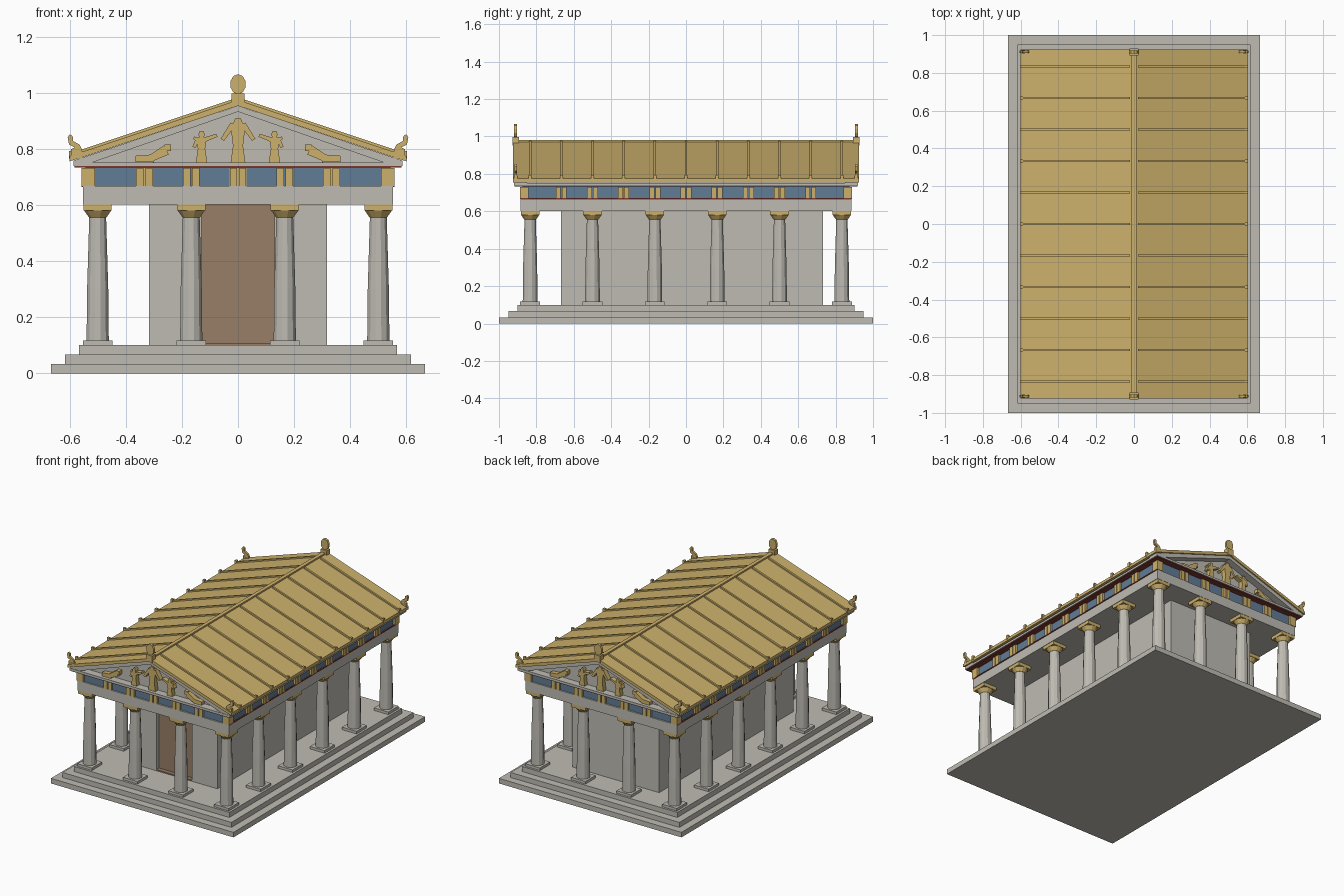
import bpy, math
from mathutils import Vector

old = bpy.data.objects.get("Cube")
if old:
    bpy.data.objects.remove(old, do_unlink=True)


def material(name, rgb):
    m = bpy.data.materials.new(name)
    m.use_nodes = True
    m.diffuse_color = (*rgb, 1)
    m.node_tree.nodes["Principled BSDF"].inputs["Base Color"].default_value = (*rgb, 1)
    return m


STONE = material("pale stone", (0.52, 0.50, 0.45))
GOLD = material("ochre gold", (0.61, 0.44, 0.15))
BLUE = material("frieze blue", (0.12, 0.20, 0.30))
WOOD = material("door brown", (0.31, 0.21, 0.135))
RED = material("dark red", (0.20, 0.04, 0.03))


def mesh(name, verts, faces, mat):
    me = bpy.data.meshes.new(name)
    me.from_pydata(verts, [], faces)
    me.materials.append(mat)
    ob = bpy.data.objects.new(name, me)
    bpy.context.collection.objects.link(ob)
    return ob


def prism(name, outline, y0, y1, mat):
    """Extrude an outline of (x, z) points from y0 to y1."""
    n = len(outline)
    area = sum(outline[i - 1][0] * p[1] - p[0] * outline[i - 1][1] for i, p in enumerate(outline))
    if area < 0:
        outline = outline[::-1]
    y0, y1 = min(y0, y1), max(y0, y1)
    verts = [(x, y, z) for y in (y0, y1) for x, z in outline]
    faces = [tuple(range(n)), tuple(range(2 * n - 1, n - 1, -1))]
    faces += [(i, i + n, (i + 1) % n + n, (i + 1) % n) for i in range(n)]
    return mesh(name, verts, faces, mat)


def box(name, x0, x1, y0, y1, z0, z1, mat):
    return prism(name, [(x0, z0), (x1, z0), (x1, z1), (x0, z1)], y0, y1, mat)


def slab(name, hx, hy, z0, z1, mat):
    return box(name, -hx, hx, -hy, hy, z0, z1, mat)


def limb(name, a, b, wa, wb, y0, y1, mat=GOLD):
    """Tapered bar between two (x, z) points."""
    a, b = Vector(a), Vector(b)
    d = (b - a).normalized()
    s = Vector((-d.y, d.x))
    pts = [a + s * wa, a - s * wa, b - s * wb, b + s * wb]
    return prism(name, [tuple(p) for p in pts], y0, y1, mat)


def lathe(name, x, y, rings, sides, mat):
    """Stack of (radius, z) rings around a vertical axis."""
    verts = [(x + r * math.cos(math.tau * (i + .5) / sides), y + r * math.sin(math.tau * (i + .5) / sides), z)
             for r, z in rings for i in range(sides)]
    faces = [(k * sides + i, k * sides + (i + 1) % sides, (k + 1) * sides + (i + 1) % sides, (k + 1) * sides + i)
             for k in range(len(rings) - 1) for i in range(sides)]
    faces += [tuple(range(sides))[::-1], tuple(range(len(verts) - sides, len(verts)))]
    return mesh(name, verts, faces, mat)


# Stepped platform
for i in range(3):
    slab("platform_step", 0.667 - 0.05 * i, 1 - 0.05 * i, i / 30, (i + 1) / 30, STONE)

# Colonnade: four columns across, six along
for i in range(4):
    for j in range(6):
        if i in (0, 3) or j in (0, 5):
            x, y = (i - 1.5) / 3, (j - 2.5) / 3
            box("column_plinth", x - .053, x + .053, y - .053, y + .053, 0.1, 0.117, STONE)
            lathe("column_shaft", x, y, [(.041, .115), (.039, .3), (.031, .56)], 12, STONE)
            lathe("column_capital", x, y, [(.032, .555), (.05, .58)], 12, GOLD)
            box("column_abacus", x - .05, x + .05, y - .05, y + .05, 0.58, 0.602, GOLD)

# Inner chamber with a recessed doorway
box("chamber_body", -.317, .317, -.635, .733, 0.1, 0.602, STONE)
for s in (-1, 1):
    box("chamber_front_wall", s * .13, s * .317, -.667, -.63, 0.1, 0.602, STONE)
box("door", -.13, .13, -.64, -.63, 0.1, 0.602, WOOD)
box("door_threshold", -.13, .13, -.667, -.635, 0.1, 0.108, WOOD)

# Beam, frieze and cornice
slab("architrave", .553, .885, 0.602, 0.667, STONE)
slab("frieze", .543, .875, 0.667, 0.735, BLUE)
slab("cornice", .587, .92, 0.738, 0.752, STONE)
slab("soffit", .583, .916, 0.733, 0.7385, RED)
for s in (-1, 1):
    box("red_side_band", s * .55, s * .557, -.885, .885, 0.664, 0.671, RED)

# Frieze blocks, each a pair of upright bars on a backing
for s in (-1, 1):
    for k in range(-2, 3):
        x = k / 6
        if abs(k) < 3:
            box("frieze_block_end", x * 2 - .03, x * 2 + .03, s * .87, s * .88, .667, .731, GOLD) if abs(k) < 2 else None
    for x in [k / 6 for k in range(-2, 3)]:
        for o in (-.016, .016):
            box("frieze_bar_end", x + o - .013, x + o + .013, s * .87, s * .887, .667, .731, GOLD)
    for y in [k / 6 for k in range(-4, 5)]:
        for o in (-.016, .016):
            box("frieze_bar_side", s * .54, s * .557, y + o - .013, y + o + .013, .671, .731, GOLD)
    for t in (-1, 1):
        box("frieze_corner", s * .51, s * .557, t * .842, t * .888, .667, .731, GOLD)

# Gables with recessed field, raking border and sculpture
HEAD = [(-.012, 0), (.012, 0), (.014, .02), (.008, .032), (-.008, .032), (-.014, .02)]
for e in (-1, 1):
    prism("gable_field", [(-.56, .752), (.56, .752), (0, .94)], e * .85, e * .87, STONE)
    y0, y1 = e * .87, e * .90
    for s in (-1, 1):
        prism("raking_cornice", [(s * .517, .752), (s * .587, .752), (s * .587, .758), (0, .953), (0, .932)],
              e * .85, e * .917, STONE)
        # reclining figure
        limb("reclining_legs", (s * .365, .764), (s * .30, .766), .011, .014, y0, y1)
        limb("reclining_torso", (s * .315, .764), (s * .255, .796), .012, .018, y0, y1)
        box("reclining_head", s * .238, s * .262, y0, y1, .792, .815, GOLD)
        # standing attendant
        prism("attendant_body", [(s * .13 + a, z) for a, z in
              [(-.02, .752), (.02, .752), (.013, .80), (.018, .84), (-.018, .84), (-.013, .80)]], y0, y1, GOLD)
        prism("attendant_head", [(s * .13 + a * .75, .838 + z * .8) for a, z in HEAD], y0, y1, GOLD)
        limb("attendant_inner_arm", (s * .12, .832), (s * .075, .848), .008, .006, y0, y1)
        limb("attendant_outer_arm", (s * .143, .836), (s * .157, .79 + .015), .007, .006, y0, y1)
        limb("attendant_forearm", (s * .145, .832), (s * .158, .84), .006, .005, y0, y1)
        limb("central_arm", (s * .018, .888), (s * .056, .832), .010, .007, y0, y1)
    prism("central_body", [(-.026, .752), (.026, .752), (.018, .81), (.026, .88), (.014, .897), (-.014, .897),
                           (-.026, .88), (-.018, .81)], y0, y1, GOLD)
    prism("central_head", [(a, .885 + z * .8) for a, z in HEAD], y0, y1, GOLD)

# Pitched roof with batten ribs, eave caps and ridge
SLOPE = 1 / 3
for s in (-1, 1):
    prism("roof_slope", [(0, .953), (s * .6, .755), (s * .6, .774), (0, .974)], -.925, .925, GOLD)
    for k in range(-5, 6):
        y = k / 6
        rib = [(s * x, .973 - x * SLOPE + h) for x, h in [(.02, 0), (.595, 0), (.595, .010), (.02, .010)]]
        prism("roof_rib", rib, y - .006, y + .006, GOLD)
        box("eave_cap", s * .588, s * .603, y - .008, y + .008, .765, .793, GOLD)
slab("roof_ridge", .012, .92, .962, .98, GOLD)

# Roof ornaments at the apex and the corners
CURL = [(.555, .785), (.595, .785), (.595, .798), (.582, .805), (.602, .815), (.607, .84), (.600, .852),
        (.589, .845), (.588, .828), (.565, .815), (.557, .80)]
for e in (-1, 1):
    box("apex_pedestal", -.023, .023, e * .893, e * .928, .953, .997, GOLD)
    disc = [(.028 * math.sin(math.tau * i / 10), 1.03 + .036 * math.cos(math.tau * i / 10)) for i in range(10)]
    prism("apex_disc", disc, e * .903, e * .919, GOLD)
    for s in (-1, 1):
        box("corner_pedestal", s * .555, s * .595, e * .902, e * .92, .765, .79, GOLD)
        prism("corner_curl", [(s * x, z) for x, z in CURL], e * .904, e * .918, GOLD)
